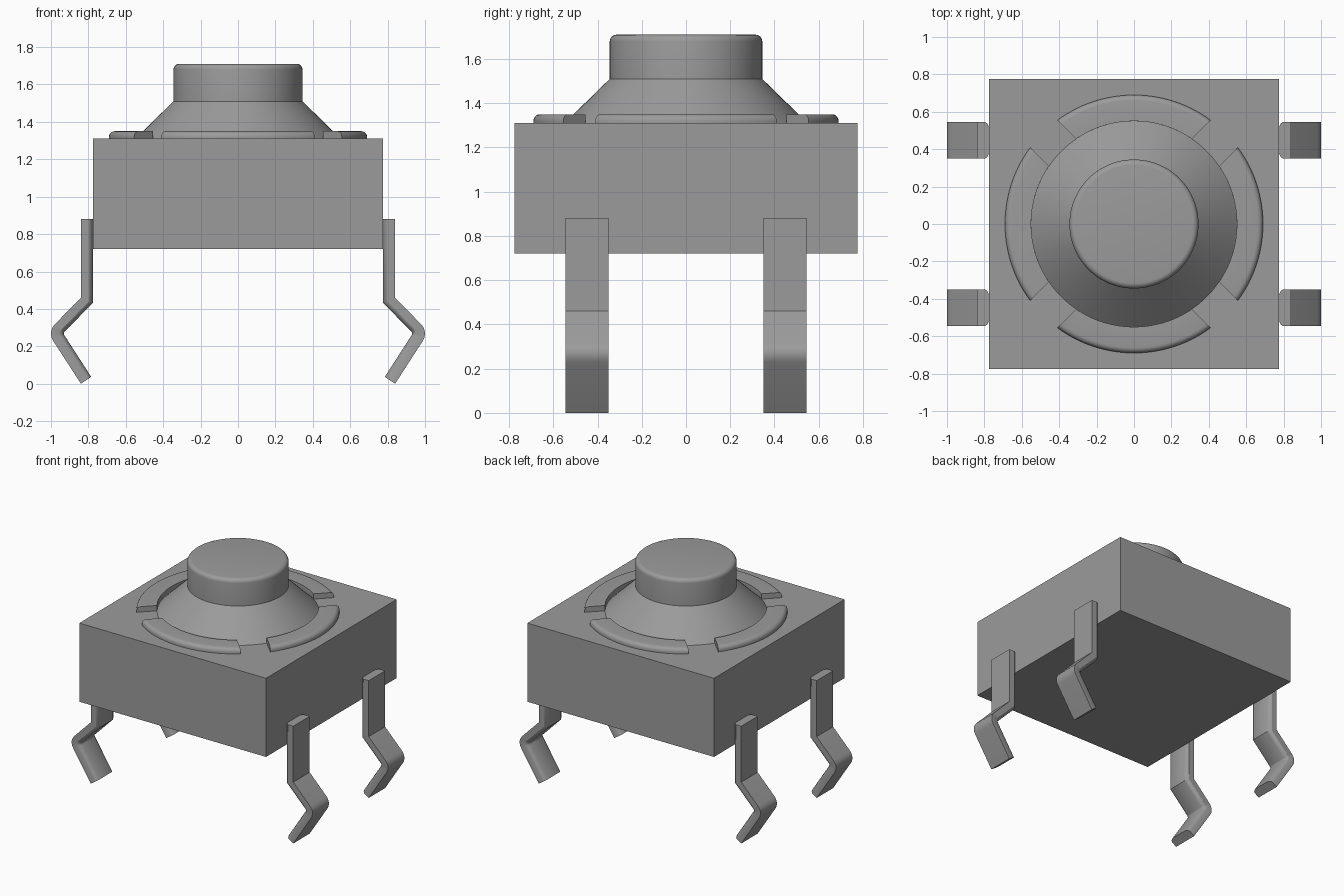
import bpy, bmesh, math
from math import sin, cos, pi, radians

if "Cube" in bpy.data.objects:
    bpy.data.objects.remove(bpy.data.objects["Cube"], do_unlink=True)

grey = bpy.data.materials.new("mid_grey")
grey.use_nodes = True
colour = (0.33, 0.33, 0.33, 1)
grey.diffuse_color = colour
grey.node_tree.nodes["Principled BSDF"].inputs["Base Color"].default_value = colour


def finish(name, bm, smooth=True):
    bmesh.ops.recalc_face_normals(bm, faces=bm.faces)
    mesh = bpy.data.meshes.new(name)
    bm.to_mesh(mesh)
    bm.free()
    mesh.materials.append(grey)
    ob = bpy.data.objects.new(name, mesh)
    bpy.context.collection.objects.link(ob)
    if smooth:
        bpy.ops.object.select_all(action="DESELECT")
        ob.select_set(True)
        bpy.context.view_layer.objects.active = ob
        bpy.ops.object.shade_smooth_by_angle(angle=radians(32))
    return ob


def loft(name, rings, closed=False):
    """Skin a list of equal rings; cap the ends unless the loop closes."""
    bm = bmesh.new()
    loops = [[bm.verts.new(p) for p in ring] for ring in rings]
    pairs = list(zip(loops, loops[1:]))
    if closed:
        pairs.append((loops[-1], loops[0]))
    else:
        bm.faces.new(loops[0])
        bm.faces.new(loops[-1])
    for a, b in pairs:
        for i in range(len(a)):
            j = (i + 1) % len(a)
            bm.faces.new((a[i], a[j], b[j], b[i]))
    return finish(name, bm)


def arc(cx, cz, r, start, end, steps):
    angles = [radians(start + (end - start) * i / steps) for i in range(steps + 1)]
    return [(cx + r * cos(a), cz + r * sin(a)) for a in angles]


# Square housing
HALF, BOTTOM, TOP = 0.775, 0.72, 1.31
bm = bmesh.new()
bmesh.ops.create_cube(bm, size=1)
for v in bm.verts:
    v.co = (v.co.x * 2 * HALF, v.co.y * 2 * HALF, TOP if v.co.z > 0 else BOTTOM)
finish("housing", bm, smooth=False)

# Plunger: conical skirt, cylinder and rounded top rim
SIDES = 96
profile = [(0.55, TOP), (0.345, 1.51)] + arc(0.315, 1.68, 0.03, 0, 90, 5)
loft("plunger", [[(r * cos(2 * pi * i / SIDES), r * sin(2 * pi * i / SIDES), z)
                  for i in range(SIDES)] for r, z in profile])

# Four raised arcs around the skirt, parted by straight diagonal slots
SLOT = 0.1025
section = [(0.55, TOP), (0.55, 1.35)] + arc(0.66, 1.32, 0.03, 90, 0, 5) + [(0.69, TOP)]
for n, name in enumerate(("left", "back", "right", "front")):
    rings = []
    for i in range(33):
        t = i / 16 - 1
        ring = []
        for r, z in section:
            a = n * pi / 2 + t * (pi / 4 - math.asin(SLOT / r))
            ring.append((r * cos(a), r * sin(a), z))
        rings.append(ring)
    loft("guard_arc_" + name, rings)

# Bent leads: outer and inner edge paths with rounded inner corners
outer_bend = arc(0.93, 0.268, 0.07, 45, -34, 5)
inner_bend = arc(0.915, 0.268, 0.016, 45, -34, 5)
outer = [(0.84, 0.88), (0.84, 0.46)] + outer_bend + [(0.84, 0.0)]
inner = [(0.775, 0.88), (0.775, 0.433)] + inner_bend + [(0.785, 0.037)]
WIDTH = 0.0975
# Half section: depth from outer face, and half width there
half = [(0, WIDTH), (0.68, WIDTH), (0.85, WIDTH - 0.007), (1, WIDTH - 0.027)]
section = half + [(d, -w) for d, w in reversed(half)]
for sx, side in ((1, "left"), (-1, "right")):
    for sy, end in ((-1, "front"), (1, "back")):
        rings = []
        for (ox, oz), (ix, iz) in zip(outer, inner):
            rings.append([(sx * (ox + (ix - ox) * d), sy * 0.4475 + w,
                           oz + (iz - oz) * d) for d, w in section])
        loft("lead_" + end + "_" + side, rings)
